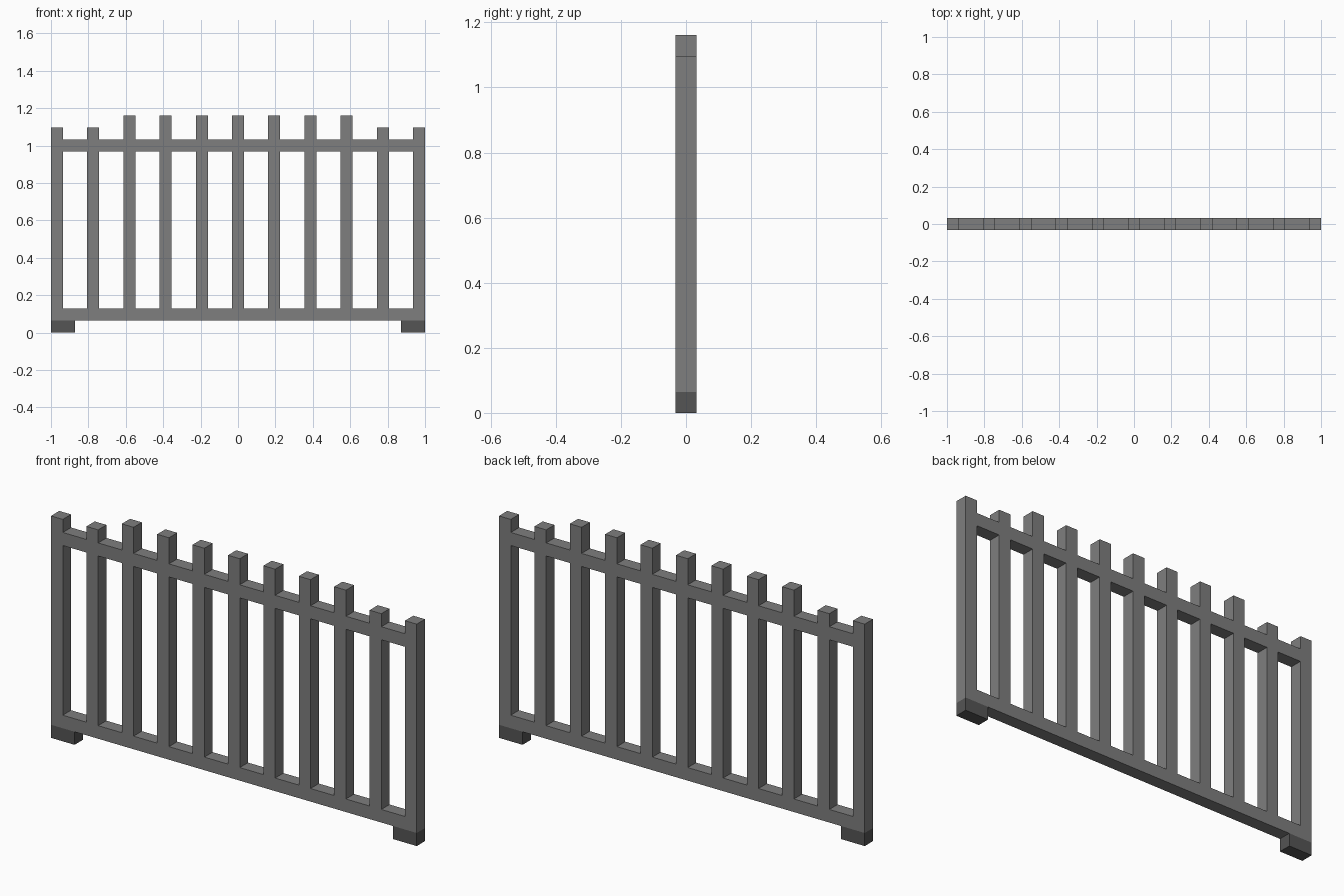
import bpy, bmesh
from mathutils import Vector

if "Cube" in bpy.data.objects:
    bpy.data.objects.remove(bpy.data.objects["Cube"])

U = 2 / 62            # module: the fence is 62 modules long, 2 deep
SLATS = 11


def material(name, value):
    m = bpy.data.materials.new(name)
    m.diffuse_color = (value, value, value, 1)
    m.use_nodes = True
    m.node_tree.nodes["Principled BSDF"].inputs["Base Color"].default_value = m.diffuse_color
    return m


def finish(bm, name, mat):
    bmesh.ops.recalc_face_normals(bm, faces=bm.faces)
    me = bpy.data.meshes.new(name)
    bm.to_mesh(me)
    bm.free()
    me.materials.append(mat)
    ob = bpy.data.objects.new(name, me)
    bpy.context.collection.objects.link(ob)
    return ob


grey = material("mid grey", 0.21)
dark = material("dark grey", 0.09)

# Railing: slats and two rails joined as one clean front profile, then extruded
levels = [2, 4, 30, 32, 34, 36]
columns = sorted(x for i in range(SLATS) for x in (6 * i, 6 * i + 2))
bm = bmesh.new()
for c, (x0, x1) in enumerate(zip(columns, columns[1:])):
    is_slat = c % 2 == 0
    slat = c // 2
    top = 34 if slat in (0, 1, SLATS - 2, SLATS - 1) else 36
    for z0, z1 in zip(levels, levels[1:]):
        is_rail = z0 in (2, 30)
        if is_rail or (is_slat and z1 <= top):
            bm.faces.new([bm.verts.new(((x - 31) * U, -U, z * U))
                          for x, z in ((x0, z0), (x1, z0), (x1, z1), (x0, z1))])
bmesh.ops.remove_doubles(bm, verts=bm.verts, dist=1e-4)
ext = bmesh.ops.extrude_face_region(bm, geom=bm.faces[:], use_keep_orig=True)
bmesh.ops.translate(bm, vec=Vector((0, 2 * U, 0)),
                    verts=[g for g in ext["geom"] if isinstance(g, bmesh.types.BMVert)])
finish(bm, "railing", grey)

# Feet: one dark block under each end
for name, side in (("left_foot", -1), ("right_foot", 1)):
    bm = bmesh.new()
    bmesh.ops.create_cube(bm, size=1)
    bmesh.ops.scale(bm, vec=(4 * U, 2 * U, 2 * U), verts=bm.verts)
    bmesh.ops.translate(bm, vec=(side * 29 * U, 0, U), verts=bm.verts)
    finish(bm, name, dark)
